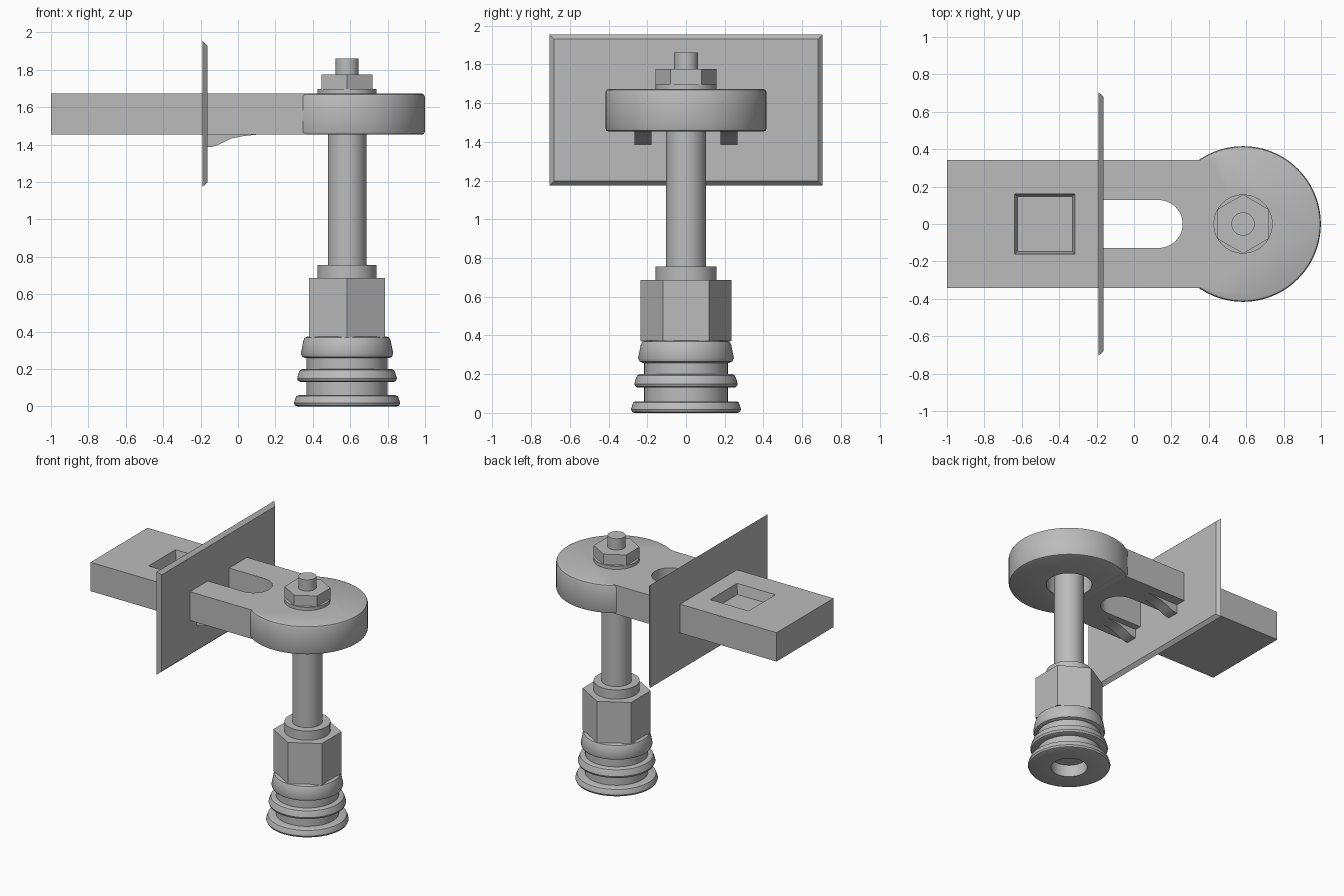
import bpy, bmesh, math

cube = bpy.data.objects.get("Cube")
if cube:
    bpy.data.objects.remove(cube, do_unlink=True)

grey = bpy.data.materials.new("plain grey")
grey.use_nodes = True
grey.diffuse_color = (0.5, 0.5, 0.5, 1)
grey.node_tree.nodes["Principled BSDF"].inputs["Base Color"].default_value = (0.5, 0.5, 0.5, 1)

AXIS_X = 0.583          # post axis
LOW, HIGH = 1.453, 1.672  # arm underside and top


def finish(name, bm, smooth=False):
    bmesh.ops.recalc_face_normals(bm, faces=bm.faces)
    mesh = bpy.data.meshes.new(name)
    bm.to_mesh(mesh)
    bm.free()
    mesh.materials.append(grey)
    obj = bpy.data.objects.new(name, mesh)
    bpy.context.collection.objects.link(obj)
    if smooth:
        shade(obj)
    return obj


def shade(obj):
    bpy.ops.object.select_all(action="DESELECT")
    obj.select_set(True)
    bpy.context.view_layer.objects.active = obj
    bpy.ops.object.shade_smooth_by_angle(angle=math.radians(35))


def loft(name, rings, smooth=False):
    """Skin equal-sized rings of points and cap both ends."""
    bm = bmesh.new()
    rows = [[bm.verts.new(p) for p in ring] for ring in rings]
    n = len(rows[0])
    for a, b in zip(rows, rows[1:]):
        for i in range(n):
            j = (i + 1) % n
            bm.faces.new((a[i], a[j], b[j], b[i]))
    bm.faces.new(rows[0])
    bm.faces.new(rows[-1])
    return finish(name, bm, smooth)


def turned(name, profile, sides=64):
    """Lathe (radius, height) points about the post axis."""
    turn = math.tau / sides
    rings = [[(AXIS_X + r * math.sin(i * turn), r * math.cos(i * turn), z)
              for i in range(sides)] for r, z in profile]
    return loft(name, rings, sides > 6)


def rod(name, r, z0, z1, sides=64):
    return turned(name, [(r, z0), (r, z1)], sides)


def rect(x0, x1, half, z):
    return [(x0, -half, z), (x1, -half, z), (x1, half, z), (x0, half, z)]


def boolean(target, other, operation):
    mod = target.modifiers.new(operation, "BOOLEAN")
    mod.operation, mod.solver, mod.object = operation, "EXACT", other
    bpy.ops.object.select_all(action="DESELECT")
    target.select_set(True)
    bpy.context.view_layer.objects.active = target
    bpy.ops.object.modifier_apply(modifier=mod.name)
    bpy.data.objects.remove(other, do_unlink=True)


# Arm with a round eye, slot, pocket and bolt hole
arm = loft("arm", [rect(-1, 0.4, 0.342, z) for z in (LOW, HIGH)])
R, F = 0.416, 0.016
eye = turned("eye", [(R - F, LOW), (R - F * 0.3, LOW + F * 0.3), (R, LOW + F),
                     (R, HIGH - F), (R - F * 0.3, HIGH - F * 0.3), (R - F, HIGH)], 96)
boolean(arm, eye, "UNION")
boolean(arm, rod("bolt_hole", 0.157, 1.3, 1.8), "DIFFERENCE")

slot_r = 0.128
outline = [(-0.175, slot_r), (-0.175, -slot_r)]
for i in range(25):
    a = math.pi * (i / 24 - 0.5)
    outline.append((0.132 + slot_r * math.cos(a), slot_r * math.sin(a)))
boolean(arm, loft("slot", [[(x, y, z) for x, y in outline] for z in (1.3, 1.8)]), "DIFFERENCE")
pocket = loft("pocket", [rect(-0.622, -0.33, 0.146, HIGH - 0.075),
                         rect(-0.638, -0.316, 0.161, HIGH),
                         rect(-0.638, -0.316, 0.161, HIGH + 0.1)])
boolean(arm, pocket, "DIFFERENCE")
shade(arm)


# Upright plate with chamfered rim
def panel(x, inset):
    y, z0, z1 = 0.705 - inset, 1.174 + inset, 1.954 - inset
    return [(x, -y, z0), (x, y, z0), (x, y, z1), (x, -y, z1)]


loft("plate", [panel(-0.19, 0), panel(-0.164, 0.024)])

# Curved gussets under the two prongs
curve = [(-0.17, LOW + 0.01), (-0.17, 1.386), (-0.14, 1.388), (-0.11, 1.396),
         (-0.07, 1.417), (-0.03, 1.434), (0.03, 1.446), (0.1, LOW), (0.1, LOW + 0.01)]
for side, label in ((1, "left"), (-1, "right")):
    loft("gusset_" + label, [[(x, side * y, z) for x, z in curve] for y in (0.178, 0.266)], True)

# Post, washer, nut and threaded tip
rod("post", 0.103, 0.7, HIGH)
rod("washer", 0.158, HIGH, 1.696)
rod("nut", 0.158, 1.696, 1.775, 6)
rod("stud_tip", 0.062, 1.7, 1.86, 48)

# Hexagonal body with collar
rod("collar", 0.158, 0.68, 0.757)
rod("hex_body", 0.235, 0.37, 0.687, 6)


# Grooved base with three rounded flanges and a blind hole underneath
def flange(z0, z1, r0, r1, f):
    return [(r0 - f, z0), (r0 - f * 0.3, z0 + f * 0.3), (r0, z0 + f),
            (r1, z1 - f), (r1 - f * 0.3, z1 - f * 0.3), (r1 - f, z1)]


core = 0.216
turned("base", [(0.125, 0.09), (0.125, 0)]
       + flange(0, 0.06, 0.284, 0.277, 0.018) + [(core, 0.06), (core, 0.13)]
       + flange(0.13, 0.2, 0.267, 0.258, 0.02) + [(core, 0.2), (core, 0.258)]
       + flange(0.258, 0.375, 0.247, 0.234, 0.025))
